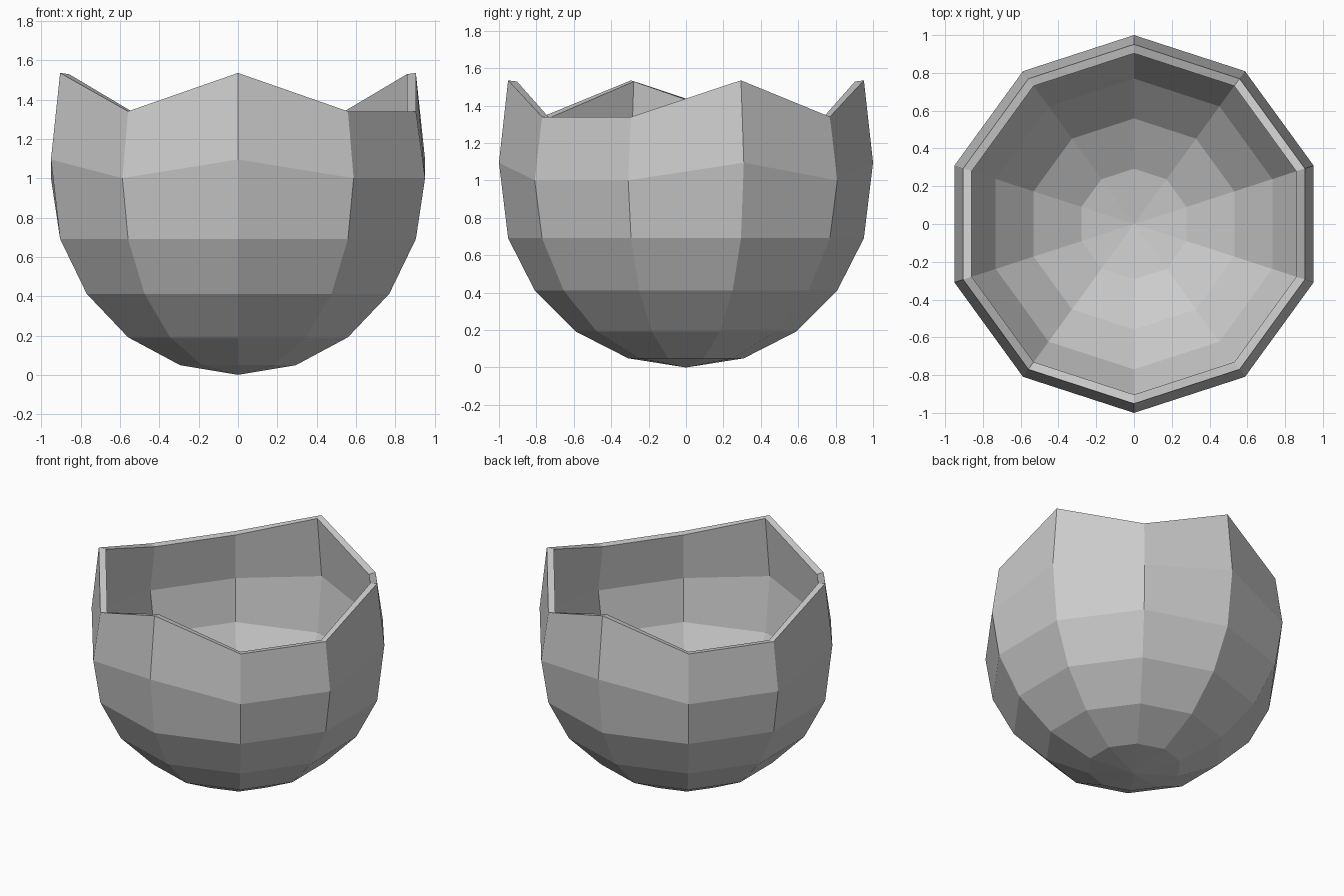
import bpy, bmesh
from math import sin, cos, radians

if "Cube" in bpy.data.objects:
    bpy.data.objects.remove(bpy.data.objects["Cube"])

SIDES = 10
# rim peaks: sides counted anticlockwise from the front, repeated every half turn
PEAKS = {0, 3}

bm = bmesh.new()


def ring(radius, low, high):
    """Ten-sided ring; peak corners use the high level."""
    verts = []
    for i in range(SIDES):
        a = radians(-90 + 36 * i)
        z = high if i % 5 in PEAKS else low
        verts.append(bm.verts.new((radius * cos(a), radius * sin(a), z)))
    return verts


# Rounded bowl: lower half of a sphere
rings = []
for k in range(1, 5):
    a = radians(18 * k)
    rings.append(ring(sin(a), 1 - cos(a), 1 - cos(a)))
# Widest ring and jagged broken rim
rings.append(ring(1.0, 1.0, 1.095))
rings.append(ring(0.951, 1.34, 1.535))

pole = bm.verts.new((0, 0, 0))
for i in range(SIDES):
    j = (i + 1) % SIDES
    bm.faces.new((pole, rings[0][j], rings[0][i]))
    for lo, hi in zip(rings, rings[1:]):
        bm.faces.new((lo[i], lo[j], hi[j], hi[i]))
bm.normal_update()

mesh = bpy.data.meshes.new("cracked_shell")
bm.to_mesh(mesh)
bm.free()
shell = bpy.data.objects.new("cracked_shell", mesh)
bpy.context.collection.objects.link(shell)

# Shell wall thickness, grown inwards
wall = shell.modifiers.new("wall", 'SOLIDIFY')
wall.thickness = 0.048
wall.offset = -1
